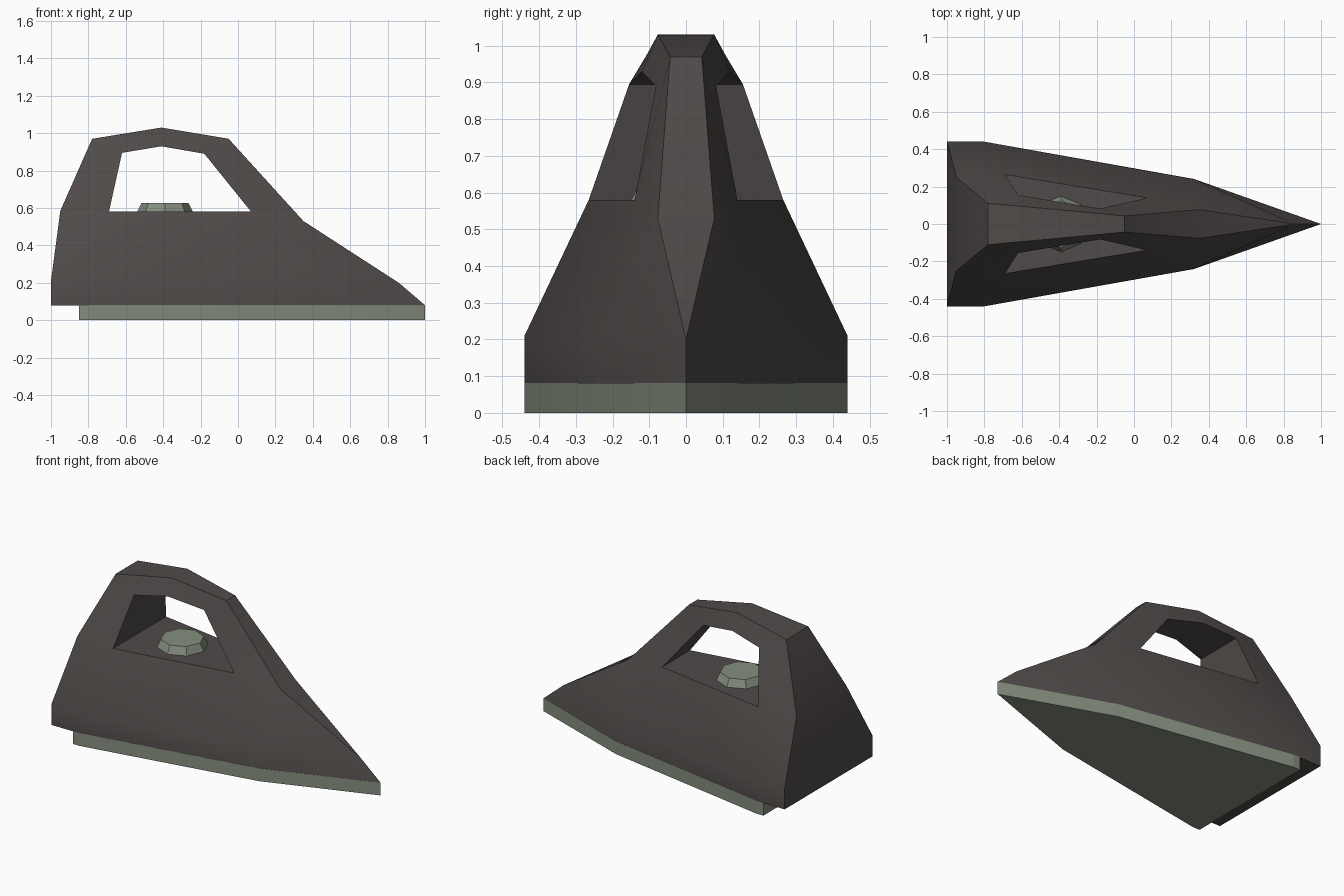
import bpy, bmesh, math

if "Cube" in bpy.data.objects:
    bpy.data.objects.remove(bpy.data.objects["Cube"])


def material(name, rgb):
    m = bpy.data.materials.new(name)
    m.diffuse_color = (*rgb, 1)
    m.use_nodes = True
    m.node_tree.nodes["Principled BSDF"].inputs["Base Color"].default_value = m.diffuse_color
    return m


dark = material("dark_warm_grey", (0.08, 0.07, 0.067))
sage = material("sage_grey", (0.235, 0.27, 0.21))


def finish(name, bm, mat, angle):
    bmesh.ops.remove_doubles(bm, verts=bm.verts, dist=0.0005)
    bmesh.ops.recalc_face_normals(bm, faces=bm.faces)
    me = bpy.data.meshes.new(name)
    bm.to_mesh(me)
    bm.free()
    me.materials.append(mat)
    ob = bpy.data.objects.new(name, me)
    bpy.context.collection.objects.link(ob)
    bpy.ops.object.select_all(action='DESELECT')
    ob.select_set(True)
    bpy.context.view_layer.objects.active = ob
    bpy.ops.object.shade_smooth_by_angle(angle=math.radians(angle))
    return ob


# Body half: base outline, shoulder, outer profile and handle hole
P = {
    'B0': (-1, .44, .08), 'B1': (-.8, .44, .08), 'B2': (.32, .24, .08), 'B3': (1, 0, .08),
    'L1': (-.8, .44, .21), 'L2': (.32, .24, .2),
    'O0': (-1, .44, .21), 'O1': (-.95, .25, .585), 'O2': (-.78, .11, .97),
    'O3': (-.41, .077, 1.03), 'O4': (-.05, .043, .97), 'O5': (.35, .077, .53), 'O6': (.86, 0, .2),
    'H0': (-.69, .265, .58), 'H1': (-.62, .155, .895), 'H2': (-.41, .12, .93),
    'H3': (-.18, .082, .89), 'H4': (.07, .14, .58),
}
side_faces = ["B0 B1 L1 O0", "B1 B2 L2 L1", "B2 B3 O6 L2",
              "O0 L1 H0 O1", "L1 L2 H4 H0", "L2 O5 H4", "L2 O6 O5",
              "O1 H0 H1 O2", "O2 H1 H2 O3", "O3 H2 H3 O4", "O4 H3 H4 O5"]
# Strips joining the left half to the right half
strips = ["B0 O0", "O0 O1", "O1 O2", "O2 O3", "O3 O4", "O4 O5", "O5 O6",
          "H0 H1", "H1 H2", "H2 H3", "H3 H4", "H4 H0",
          "B0 B1", "B1 B2", "B2 B3"]

bm = bmesh.new()
left = {k: bm.verts.new(p) for k, p in P.items()}
right = {k: (left[k] if p[1] == 0 else bm.verts.new((p[0], -p[1], p[2]))) for k, p in P.items()}
for f in side_faces:
    for side in (left, right):
        bm.faces.new([side[k] for k in f.split()])
for s in strips:
    a, b = s.split()
    loop = [left[a], left[b], right[b], right[a]]
    bm.faces.new(list(dict.fromkeys(loop)))
finish("iron_body", bm, dark, 30)

# Soleplate: extruded outline
bm = bmesh.new()
outline = [(-.85, .44), (-.8, .44), (.32, .241), (1, 0), (.32, -.241), (-.8, -.44), (-.85, -.44)]
base = bm.faces.new([bm.verts.new((x, y, 0)) for x, y in outline])
ext = bmesh.ops.extrude_face_region(bm, geom=[base])
for v in ext['geom']:
    if isinstance(v, bmesh.types.BMVert):
        v.co.z = .081
finish("soleplate", bm, sage, 10)

# Temperature dial: tapered octagon under the handle
bm = bmesh.new()
bmesh.ops.create_cone(bm, cap_ends=True, segments=8, radius1=.155, radius2=.125, depth=.06)
bmesh.ops.translate(bm, verts=bm.verts, vec=(-.39, 0, .598))
finish("temperature_dial", bm, sage, 20)
